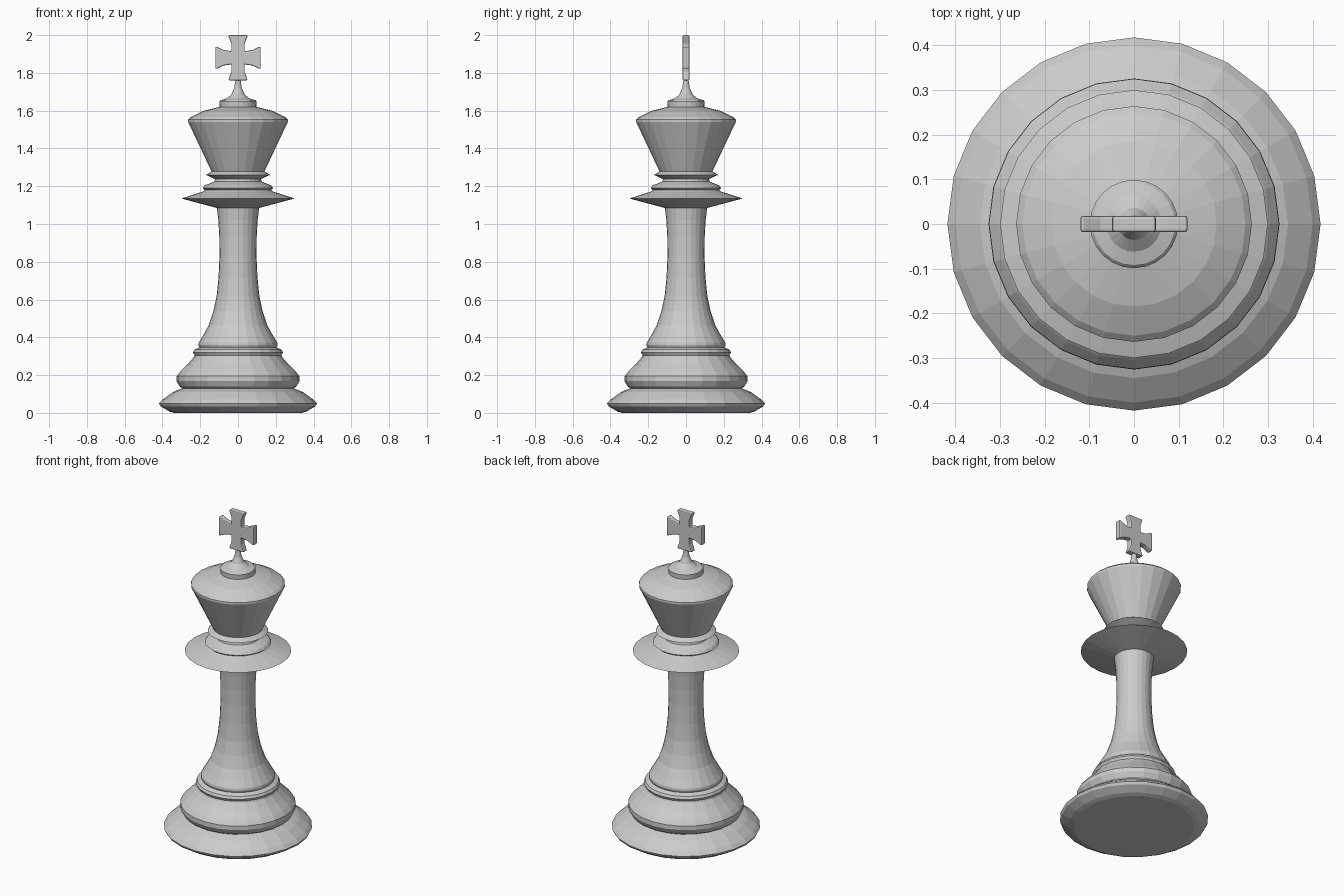
import bpy, bmesh, math
from mathutils import Matrix

if "Cube" in bpy.data.objects:
    bpy.data.objects.remove(bpy.data.objects["Cube"])

SIDES = 24


def make_object(name, bm):
    bmesh.ops.recalc_face_normals(bm, faces=bm.faces)
    mesh = bpy.data.meshes.new(name)
    bm.to_mesh(mesh)
    bm.free()
    obj = bpy.data.objects.new(name, mesh)
    bpy.context.collection.objects.link(obj)
    return obj


def lathe(name, profile, cap_bottom=False, cap_top=False):
    """Turn (radius, height) points, listed bottom to top, around z."""
    bm = bmesh.new()
    rings = []
    for r, z in profile:
        rings.append([bm.verts.new((r * math.cos(2 * math.pi * i / SIDES),
                                    r * math.sin(2 * math.pi * i / SIDES), z))
                      for i in range(SIDES)])
    for a, b in zip(rings, rings[1:]):
        for i in range(SIDES):
            j = (i + 1) % SIDES
            bm.faces.new((a[i], a[j], b[j], b[i]))
    if cap_bottom:
        bm.faces.new(rings[0][::-1])
    if cap_top:
        bm.faces.new(rings[-1])
    bmesh.ops.recalc_face_normals(bm, faces=bm.faces)
    obj = make_object(name, bm)
    # open sections: make sure the faces point away from the axis
    if sum(p.normal.x * p.center.x + p.normal.y * p.center.y
           for p in obj.data.polygons) < 0:
        obj.data.flip_normals()
    return obj


# Wide foot and rounded second tier
lathe("base", [(0.34, 0.0), (0.365, 0.008), (0.41, 0.035), (0.418, 0.05),
               (0.40, 0.07), (0.345, 0.11), (0.295, 0.13), (0.31, 0.14),
               (0.326, 0.17), (0.325, 0.195), (0.305, 0.22), (0.265, 0.26),
               (0.235, 0.295)], cap_bottom=True)

# Stacked rings at the foot of the column
lathe("lower_rings", [(0.235, 0.295), (0.23, 0.305), (0.238, 0.32),
                      (0.23, 0.335), (0.205, 0.347), (0.21, 0.36),
                      (0.208, 0.372)])

# Flared column
lathe("column", [(0.208, 0.372), (0.185, 0.41), (0.155, 0.465), (0.13, 0.54),
                 (0.113, 0.62), (0.103, 0.72), (0.098, 0.83), (0.099, 0.93),
                 (0.104, 1.02), (0.112, 1.085)])

# Sharp-edged disc, bulge and thin ring under the crown
lathe("collar", [(0.112, 1.085), (0.30, 1.135), (0.185, 1.172), (0.175, 1.18),
                 (0.187, 1.19), (0.175, 1.205), (0.125, 1.225), (0.122, 1.238),
                 (0.17, 1.26), (0.14, 1.278)])

# Tapered crown with a shallow domed top
lathe("crown", [(0.14, 1.278), (0.20, 1.405), (0.264, 1.54), (0.264, 1.553),
                (0.25, 1.566), (0.185, 1.598), (0.098, 1.62)])

# Small drum and spike carrying the cross
lathe("finial", [(0.098, 1.62), (0.099, 1.648), (0.092, 1.656), (0.062, 1.664),
                 (0.036, 1.685), (0.02, 1.72), (0.012, 1.775)], cap_top=True)

# Cross: one flared arm outline repeated four times, then extruded
LENGTH, HALF_THICK, CENTRE_Z = 0.12, 0.018, 1.88
arm = [(0.035, -0.035), (0.075, -0.041), (0.112, -0.058), (LENGTH, -0.058),
       (LENGTH, 0.058), (0.112, 0.058), (0.075, 0.041)]
bm = bmesh.new()
outline = []
for k in range(4):
    c, s = round(math.cos(k * math.pi / 2)), round(math.sin(k * math.pi / 2))
    squeeze = 0.85 if k % 2 else 1.0  # upright arms are a little narrower
    for u, v in arm:
        if u > 0.04:
            v *= squeeze
        outline.append(bm.verts.new((u * c - v * s, -HALF_THICK, u * s + v * c)))
front = bm.faces.new(outline)
back = bmesh.ops.extrude_face_region(bm, geom=[front])["geom"]
bmesh.ops.translate(bm, vec=(0, 2 * HALF_THICK, 0),
                    verts=[g for g in back if isinstance(g, bmesh.types.BMVert)])
bmesh.ops.transform(bm, matrix=Matrix.Translation((0, 0, CENTRE_Z)), verts=bm.verts)
cross = make_object("cross", bm)
bevel = cross.modifiers.new("soft_edges", 'BEVEL')
bevel.width = 0.006
bevel.segments = 2
bevel.limit_method = 'ANGLE'
bevel.angle_limit = math.radians(50)
